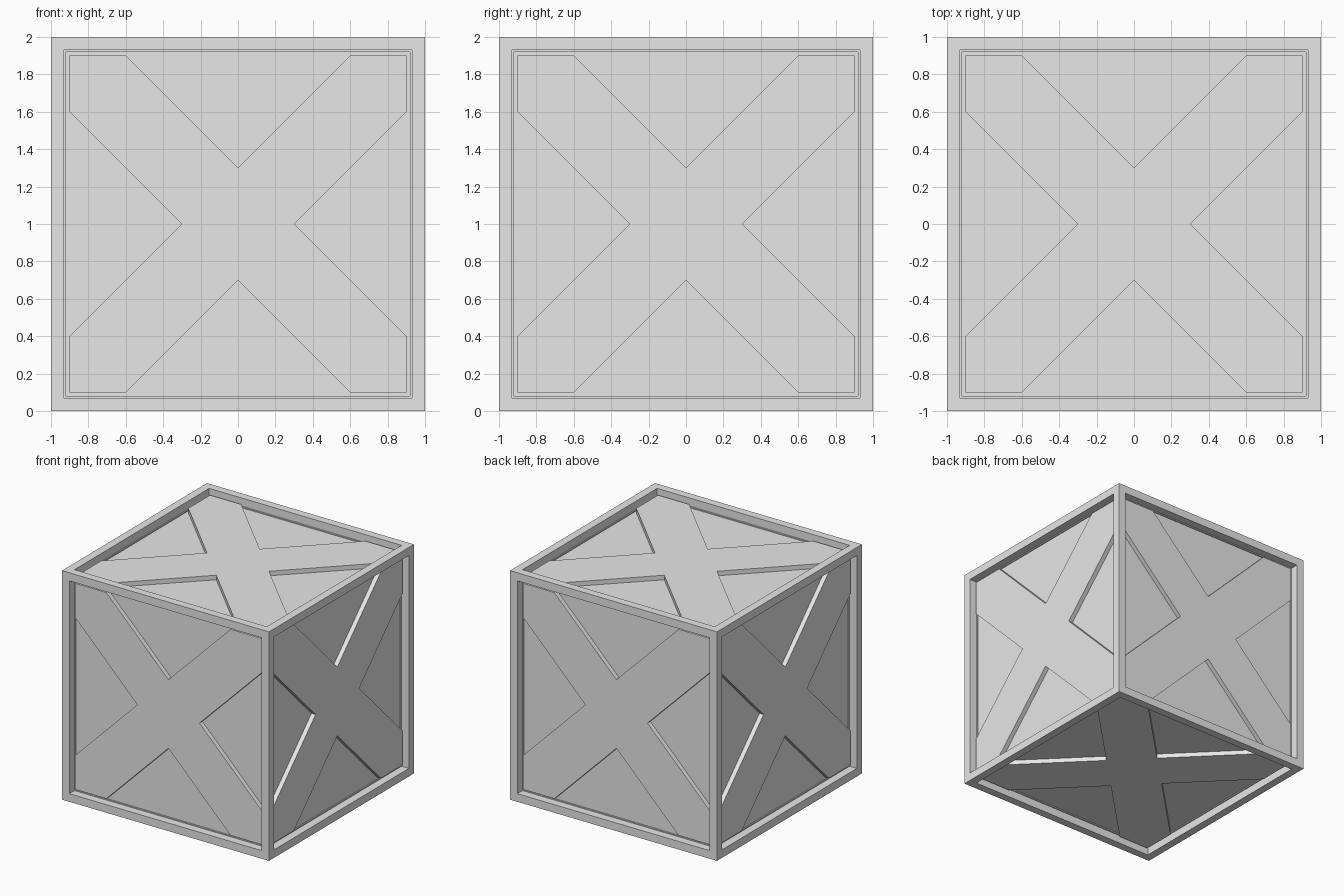
import bpy, bmesh
from math import pi
from mathutils import Matrix, Vector

HALF = 1.0      # half the crate's side
OPENING = 0.9   # half the opening inside each frame
PANEL = 0.92    # distance from the centre to the recessed panels
BRACE = 0.96    # distance from the centre to the brace surface

old = bpy.data.objects.get("Cube")
if old:
    bpy.data.objects.remove(old, do_unlink=True)

grey = bpy.data.materials.new("light grey")
grey.use_nodes = True
grey.diffuse_color = (0.8, 0.8, 0.8, 1)
grey.node_tree.nodes["Principled BSDF"].inputs["Base Color"].default_value = (0.8, 0.8, 0.8, 1)


def add_object(name, bm):
    bmesh.ops.recalc_face_normals(bm, faces=bm.faces)
    mesh = bpy.data.meshes.new(name)
    bm.to_mesh(mesh)
    bm.free()
    mesh.materials.append(grey)
    obj = bpy.data.objects.new(name, mesh)
    bpy.context.collection.objects.link(obj)
    return obj


# Crate body: a cube whose six sides are inset and pushed in to leave a frame
bm = bmesh.new()
bmesh.ops.create_cube(bm, size=2 * HALF)
sides = bm.faces[:]
bmesh.ops.inset_individual(bm, faces=sides, thickness=HALF - OPENING)
panels = bmesh.ops.extrude_discrete_faces(bm, faces=sides)["faces"]
for face in panels:
    face.normal_update()
    bmesh.ops.translate(bm, verts=face.verts, vec=face.normal * (PANEL - HALF))
bmesh.ops.translate(bm, verts=bm.verts, vec=(0, 0, HALF))
add_object("crate_frame_and_panels", bm)

# Diagonal cross brace: one quarter of the outline turned around the centre
quarter = [(0.9, 0.6), (0.9, 0.9), (0.6, 0.9), (0, 0.3)]
outline = [Matrix.Rotation(i * pi / 2, 3, 'Z') @ Vector((x, y, PANEL))
           for i in range(4) for x, y in quarter]


def add_brace(name, turn):
    bm = bmesh.new()
    base = bm.faces.new([bm.verts.new(p) for p in outline])
    top = bmesh.ops.extrude_face_region(bm, geom=[base], use_keep_orig=True)["geom"]
    bmesh.ops.translate(bm, vec=(0, 0, BRACE - PANEL),
                        verts=[v for v in top if isinstance(v, bmesh.types.BMVert)])
    bmesh.ops.transform(bm, matrix=Matrix.Translation((0, 0, HALF)) @ turn, verts=bm.verts)
    add_object(name, bm)


# One brace on each side of the crate
for name, angle, axis in [("top", 0, 'X'), ("bottom", pi, 'X'),
                          ("front", pi / 2, 'X'), ("back", -pi / 2, 'X'),
                          ("left", pi / 2, 'Y'), ("right", -pi / 2, 'Y')]:
    add_brace(name + "_cross_brace", Matrix.Rotation(angle, 4, axis))
